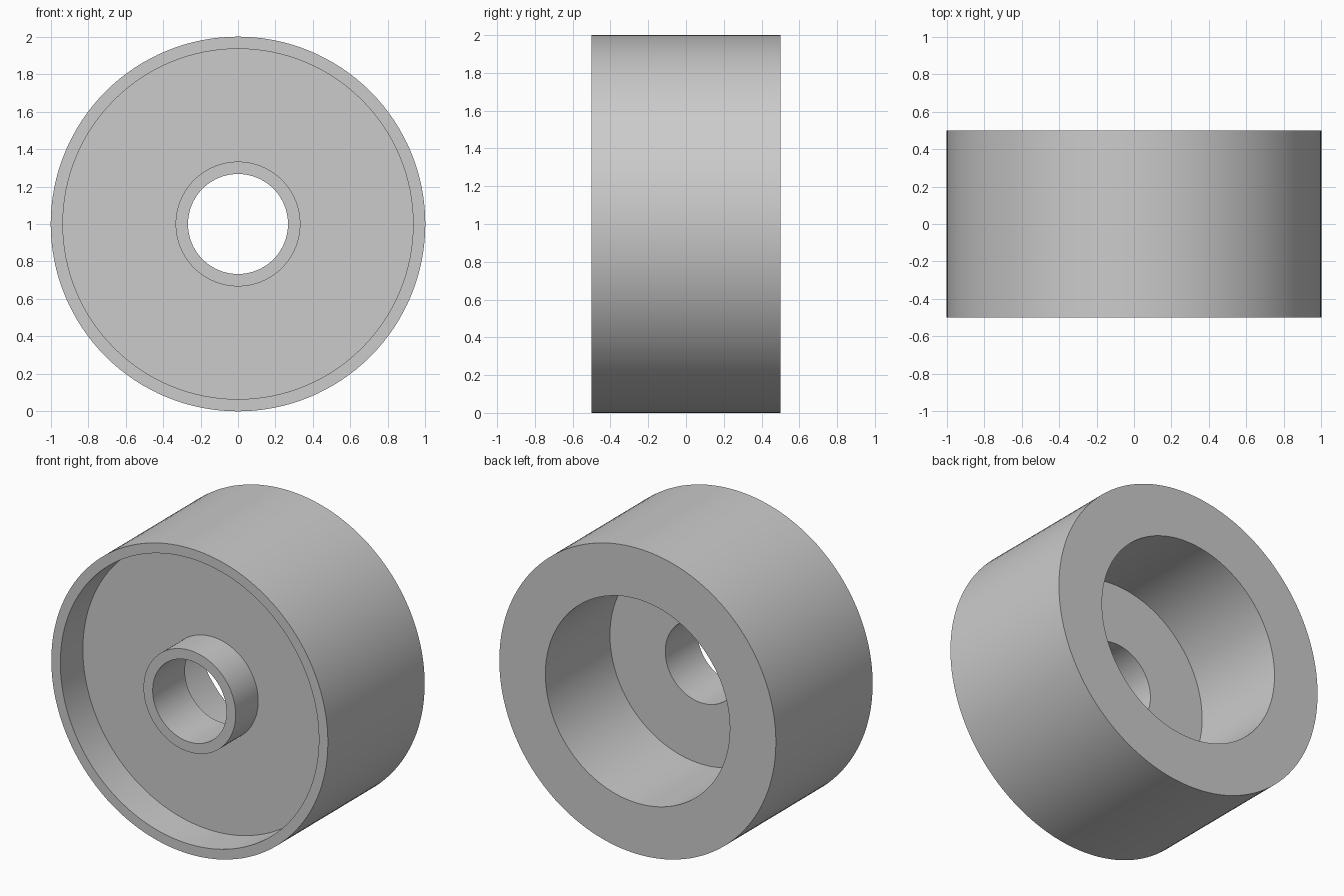
import bpy, bmesh, math
from mathutils import Matrix, Vector

cube = bpy.data.objects.get("Cube")
if cube:
    bpy.data.objects.remove(cube)

# Plain grey finish
grey = bpy.data.materials.new("plain grey")
grey.use_nodes = True
colour = (0.6, 0.6, 0.6, 1)
grey.diffuse_color = colour
grey.node_tree.nodes["Principled BSDF"].inputs["Base Color"].default_value = colour

# Half cross-section as (radius, y): rim, front recess, hub, through hole, rear bore
RIM, RECESS, BORE, HUB, HOLE = 1.0, 0.935, 0.667, 0.333, 0.267
FRONT, BACK, WEB_FRONT, WEB_BACK = -0.5, 0.5, -0.267, -0.167
profile = [(RIM, BACK), (RIM, FRONT), (RECESS, FRONT), (RECESS, WEB_FRONT),
           (HUB, WEB_FRONT), (HUB, FRONT), (HOLE, FRONT), (HOLE, WEB_BACK),
           (BORE, WEB_BACK), (BORE, BACK)]

# Revolve the closed section around the y axis
bm = bmesh.new()
verts = [bm.verts.new((r, y, 0)) for r, y in profile]
edges = [bm.edges.new((v, verts[i - 1])) for i, v in enumerate(verts)]
bmesh.ops.spin(bm, geom=verts + edges, cent=(0, 0, 0), axis=(0, 1, 0),
               angle=math.tau, steps=128, use_merge=True)
bmesh.ops.remove_doubles(bm, verts=bm.verts, dist=0.0001)
bmesh.ops.recalc_face_normals(bm, faces=bm.faces)
bmesh.ops.translate(bm, verts=bm.verts, vec=(0, 0, 1))

mesh = bpy.data.meshes.new("wheel")
bm.to_mesh(mesh)
bm.free()
mesh.materials.append(grey)
wheel = bpy.data.objects.new("wheel", mesh)
bpy.context.collection.objects.link(wheel)

# Smooth walls with crisp corners
bpy.ops.object.select_all(action="DESELECT")
wheel.select_set(True)
bpy.context.view_layer.objects.active = wheel
bpy.ops.object.shade_smooth_by_angle(angle=math.radians(30))
